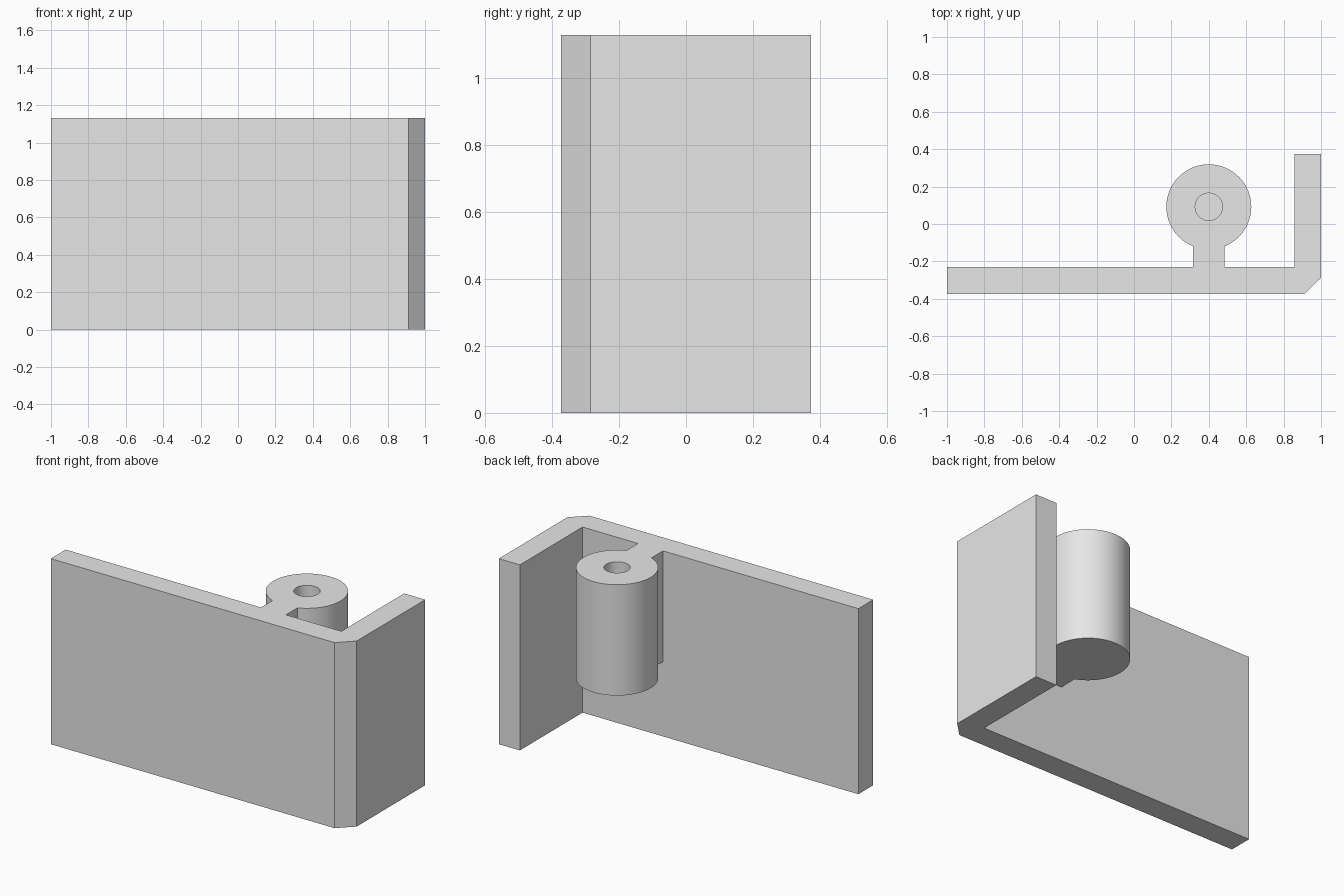
import bpy
import bmesh
from math import radians, cos, sin, tau

if "Cube" in bpy.data.objects:
    bpy.data.objects.remove(bpy.data.objects["Cube"])

HEIGHT = 1.13
BOSS_BASE = 0.455
BOSS_X, BOSS_Y, BOSS_R = 0.40, 0.092, 0.227

grey = bpy.data.materials.new("light grey")
grey.use_nodes = True
grey.diffuse_color = (0.8, 0.8, 0.8, 1)
grey.node_tree.nodes["Principled BSDF"].inputs["Base Color"].default_value = (0.8, 0.8, 0.8, 1)


def prism(name, outline, bottom, top):
    """Extrude a plan outline straight up into a closed solid."""
    bm = bmesh.new()
    base = bm.faces.new([bm.verts.new((x, y, bottom)) for x, y in outline])
    extruded = bmesh.ops.extrude_face_region(bm, geom=[base], use_keep_orig=True)["geom"]
    for v in extruded:
        if isinstance(v, bmesh.types.BMVert):
            v.co.z = top
    bmesh.ops.recalc_face_normals(bm, faces=bm.faces)
    mesh = bpy.data.meshes.new(name)
    bm.to_mesh(mesh)
    bm.free()
    mesh.materials.append(grey)
    obj = bpy.data.objects.new(name, mesh)
    bpy.context.collection.objects.link(obj)
    return obj


def circle(radius, count):
    return [(BOSS_X + radius * cos(tau * i / count), BOSS_Y + radius * sin(tau * i / count))
            for i in range(count)]


def combine(target, tool, operation):
    """Apply a boolean and discard the tool object."""
    mod = target.modifiers.new(operation.lower(), "BOOLEAN")
    mod.operation, mod.object, mod.solver = operation, tool, "EXACT"
    bpy.context.view_layer.objects.active = target
    bpy.ops.object.modifier_apply(modifier=mod.name)
    bpy.data.objects.remove(tool)


# L-shaped wall with a chamfered outer corner
bracket = prism("corner_bracket", [
    (-1, -0.373), (0.912, -0.373), (1, -0.286), (1, 0.373),
    (0.858, 0.373), (0.858, -0.23), (-1, -0.23)], 0, HEIGHT)

# Short web joining the wall to the round boss
web = prism("boss_web", [(0.316, -0.3), (0.484, -0.3), (0.484, BOSS_Y), (0.316, BOSS_Y)],
            BOSS_BASE, HEIGHT)
boss = prism("screw_boss", circle(BOSS_R, 96), BOSS_BASE, HEIGHT)
combine(bracket, web, "UNION")
combine(bracket, boss, "UNION")

# Blind screw hole from the top
hole = prism("screw_hole_cutter", circle(0.073, 48), HEIGHT - 0.5, HEIGHT + 0.1)
hole.hide_render = True
combine(bracket, hole, "DIFFERENCE")

# Merge coplanar faces left by the joins
bm = bmesh.new()
bm.from_mesh(bracket.data)
bmesh.ops.remove_doubles(bm, verts=bm.verts, dist=0.0001)
bmesh.ops.dissolve_limit(bm, angle_limit=radians(0.5), verts=bm.verts, edges=bm.edges)
bm.to_mesh(bracket.data)
bm.free()

bpy.ops.object.select_all(action="DESELECT")
bracket.select_set(True)
bpy.context.view_layer.objects.active = bracket
bpy.ops.object.shade_smooth_by_angle(angle=radians(30))
